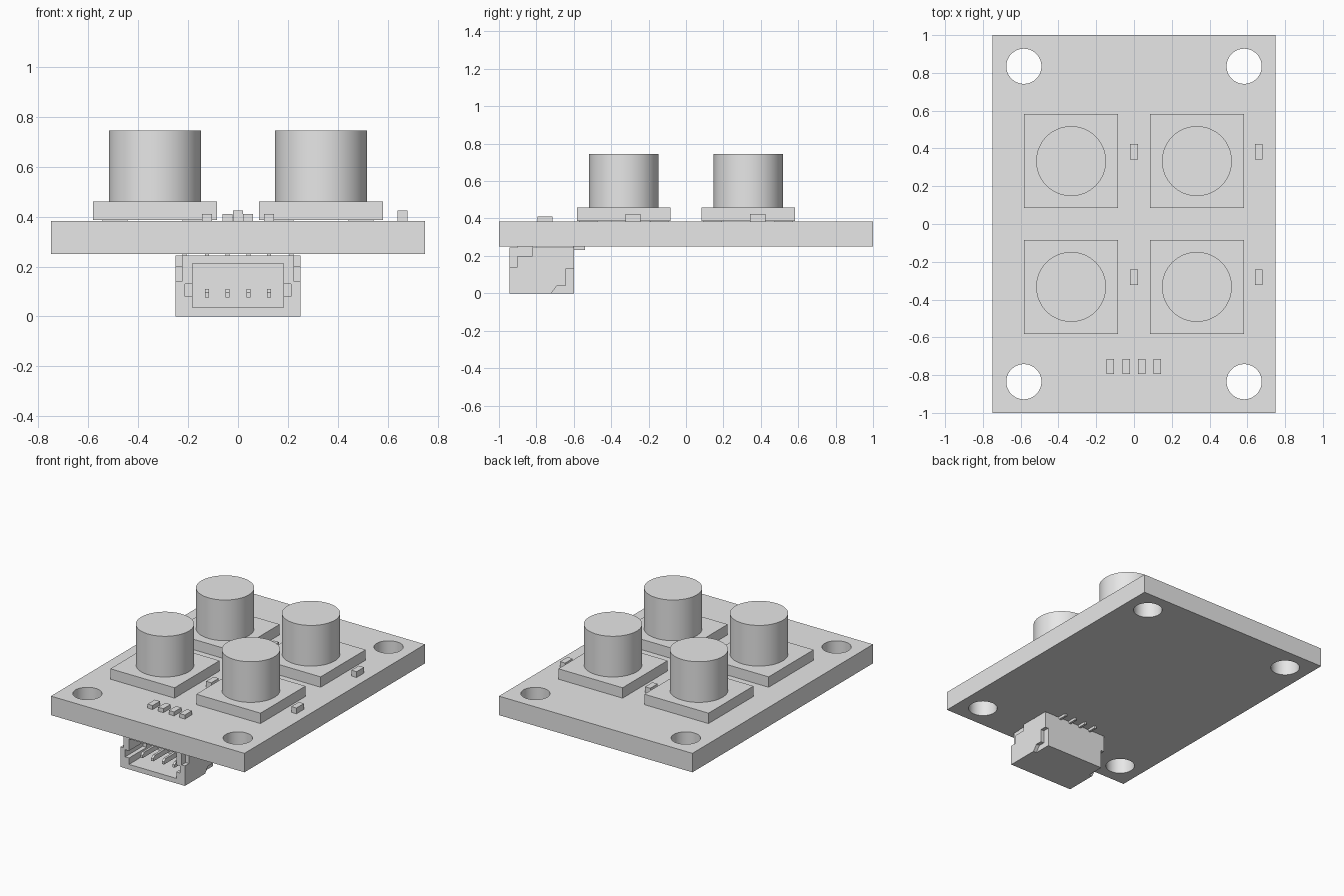
import bpy, bmesh, math
from mathutils import Matrix, Vector

if "Cube" in bpy.data.objects:
    bpy.data.objects.remove(bpy.data.objects["Cube"], do_unlink=True)

grey = bpy.data.materials.new("plain_grey")
grey.use_nodes = True
grey.diffuse_color = (0.8, 0.8, 0.8, 1)
grey.node_tree.nodes["Principled BSDF"].inputs["Base Color"].default_value = (0.8, 0.8, 0.8, 1)


def finish(name, bm):
    bmesh.ops.recalc_face_normals(bm, faces=bm.faces)
    mesh = bpy.data.meshes.new(name)
    bm.to_mesh(mesh)
    bm.free()
    mesh.materials.append(grey)
    obj = bpy.data.objects.new(name, mesh)
    bpy.context.collection.objects.link(obj)
    return obj


def box(name, x, y, z):
    """Box from (low, high) ranges."""
    bm = bmesh.new()
    size = Vector((x[1] - x[0], y[1] - y[0], z[1] - z[0]))
    mid = Vector((sum(x), sum(y), sum(z))) / 2
    bmesh.ops.create_cube(bm, size=1, matrix=Matrix.Translation(mid) @ Matrix.Diagonal(size).to_4x4())
    return finish(name, bm)


def cylinder(name, x, y, z, radius):
    bm = bmesh.new()
    bmesh.ops.create_cone(bm, cap_ends=True, segments=64, radius1=radius, radius2=radius,
                          depth=z[1] - z[0], matrix=Matrix.Translation((x, y, sum(z) / 2)))
    return finish(name, bm)


def side_prism(name, profile, x):
    """Extrude a (y, z) profile along x."""
    bm = bmesh.new()
    face = bm.faces.new([bm.verts.new((x[0], y, z)) for y, z in profile])
    new = bmesh.ops.extrude_face_region(bm, geom=[face])["geom"]
    bmesh.ops.translate(bm, vec=(x[1] - x[0], 0, 0),
                        verts=[v for v in new if isinstance(v, bmesh.types.BMVert)])
    return finish(name, bm)


def activate(obj):
    bpy.ops.object.select_all(action='DESELECT')
    obj.select_set(True)
    bpy.context.view_layer.objects.active = obj


def cut(obj, cutters):
    for cutter in cutters:
        cutter.hide_render = True
        activate(obj)
        mod = obj.modifiers.new("cut", 'BOOLEAN')
        mod.operation, mod.solver, mod.object = 'DIFFERENCE', 'EXACT', cutter
        bpy.ops.object.modifier_apply(modifier=mod.name)
        bpy.data.objects.remove(cutter, do_unlink=True)


def smooth(obj):
    activate(obj)
    bpy.ops.object.shade_smooth_by_angle(angle=math.radians(30))


def span(mid, half):
    return (mid - half, mid + half)


corners = [(sx, sy) for sx in (-1, 1) for sy in (-1, 1)]
TOP = 0.383

# Circuit board with four mounting holes
board = box("board", (-0.75, 0.75), (-1, 1), (0.25, TOP))
cut(board, [cylinder("hole_cutter", sx * 0.583, sy * 0.835, (0.1, 0.5), 0.093) for sx, sy in corners])
smooth(board)

# Push buttons: base on small feet, round plunger
for sx, sy in corners:
    cx, cy = sx * 0.333, sy * 0.333
    box("button_base", span(cx, 0.249), span(cy, 0.249), (TOP + 0.004, 0.46))
    for fx, fy in corners:
        box("button_foot", span(cx + fx * 0.16, 0.05), span(cy + fy * 0.19, 0.05), (TOP, TOP + 0.006))
    smooth(cylinder("button_plunger", cx, cy, (0.455, 0.745), 0.185))

# Indicator lights beside the buttons
for x in (0, 0.66):
    for y in (0.383, -0.283):
        box("indicator_light", span(x, 0.02), span(y, 0.041), (TOP, 0.424))

# Row of resistors
for i in range(4):
    box("resistor", span(-0.125 + i * 0.083, 0.02), span(-0.755, 0.04), (TOP, 0.411))

# Connector housing under the front edge
housing = box("connector_housing", (-0.25, 0.25), (-0.945, -0.6), (0, 0.245))
cutters = [box("cavity_cutter", (-0.183, 0.183), (-1, -0.66), (0.035, 0.213))]
front_notch = [(-1, 0.14), (-0.9, 0.14), (-0.9, 0.2), (-0.82, 0.2), (-0.82, 0.3), (-1, 0.3)]
rear_notch = [(-0.72, 0), (-0.69, 0.04), (-0.645, 0.04), (-0.645, 0.13), (-0.55, 0.13),
              (-0.55, -0.05), (-0.72, -0.05)]
for s in (-1, 1):
    cutters.append(box("slot_cutter", sorted((s * 0.15, s * 0.213)), (-1, -0.75), (0.08, 0.13)))
    for profile in (front_notch, rear_notch):
        cutters.append(side_prism("notch_cutter", profile, sorted((s * 0.225, s * 0.3))))
cut(housing, cutters)

# Contact pins with bevelled tips, and their soldered tails
pin_profile = [(-0.89, 0.075), (-0.89, 0.095), (-0.87, 0.11), (-0.65, 0.11), (-0.65, 0.075)]
for i in range(4):
    x = span((i - 1.5) * 0.083, 0.008)
    side_prism("contact_pin", pin_profile, x)
    box("solder_tail", x, (-0.605, -0.54), (0.232, 0.25))
for s in (-1, 1):
    box("housing_tab", span(s * 0.215, 0.008), (-0.9, -0.82), (0.24, 0.25))
